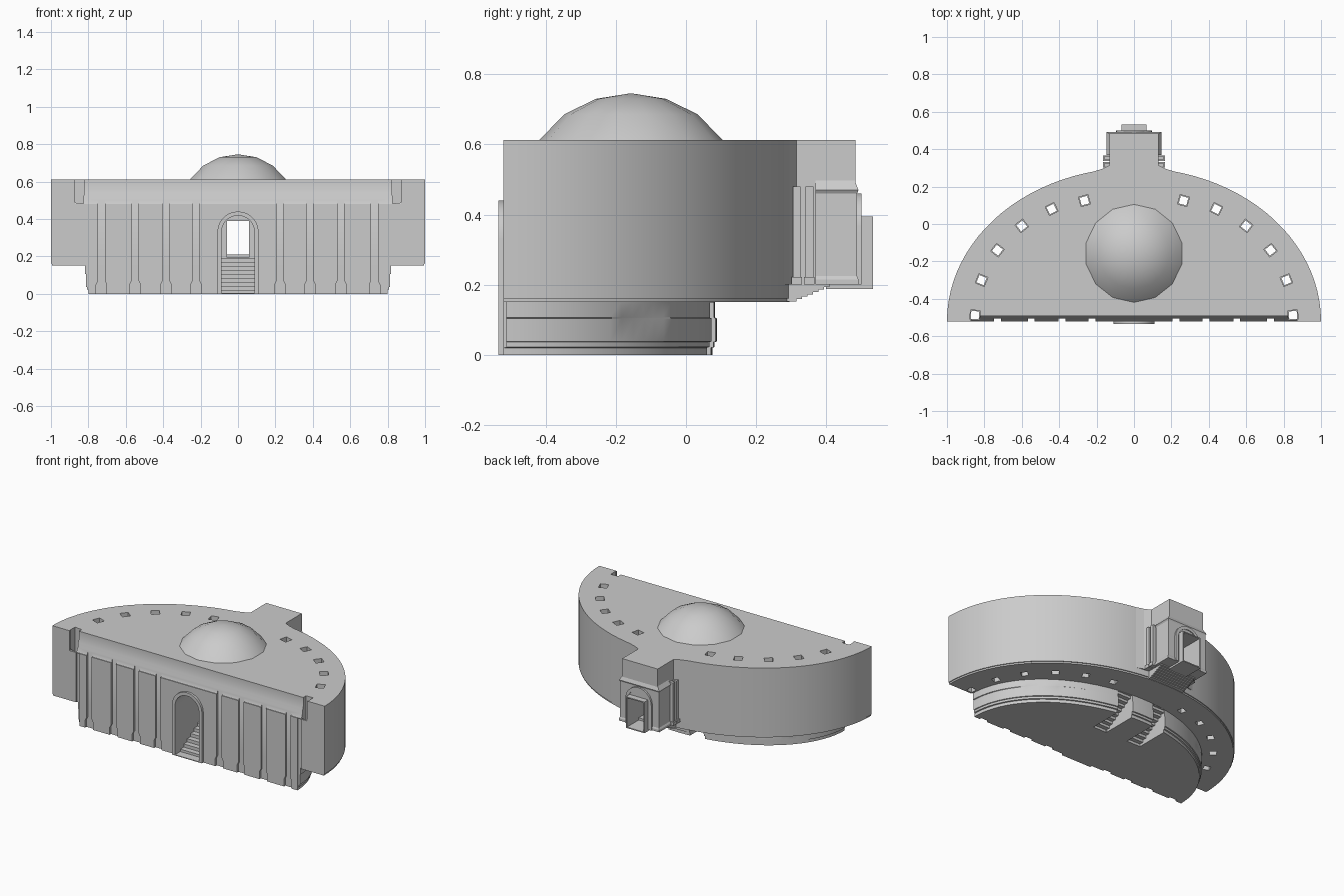
import bpy, bmesh, math
from mathutils import Vector

cube = bpy.data.objects.get("Cube")
if cube:
    bpy.data.objects.remove(cube)

stone = bpy.data.materials.new("pale_grey_stone")
stone.use_nodes = True
GREY = (0.6, 0.6, 0.6, 1)
stone.diffuse_color = GREY
stone.node_tree.nodes["Principled BSDF"].inputs["Base Color"].default_value = GREY

FRONT = -0.52


def finish(name, bm):
    bmesh.ops.recalc_face_normals(bm, faces=bm.faces)
    mesh = bpy.data.meshes.new(name)
    bm.to_mesh(mesh)
    bm.free()
    mesh.materials.append(stone)
    ob = bpy.data.objects.new(name, mesh)
    bpy.context.collection.objects.link(ob)
    return ob


def prism(name, pts, axis, a, b):
    """Extrude a 2D outline from a to b along the given axis."""
    place = {"x": lambda p, t: (t, p[0], p[1]),
             "y": lambda p, t: (p[0], t, p[1]),
             "z": lambda p, t: (p[0], p[1], t)}[axis]
    bm = bmesh.new()
    low = [bm.verts.new(place(p, a)) for p in pts]
    high = [bm.verts.new(place(p, b)) for p in pts]
    bm.faces.new(low)
    bm.faces.new(high)
    for i in range(len(pts)):
        j = (i + 1) % len(pts)
        bm.faces.new((low[i], low[j], high[j], high[i]))
    return finish(name, bm)


def box(name, x0, x1, y0, y1, z0, z1):
    return prism(name, [(x0, y0), (x1, y0), (x1, y1), (x0, y1)], "z", z0, z1)


def loft(name, rings):
    """Skin a stack of equal closed rings and cap both ends."""
    bm = bmesh.new()
    rows = [[bm.verts.new(p) for p in ring] for ring in rings]
    bm.faces.new(rows[0])
    bm.faces.new(rows[-1])
    for r, s in zip(rows, rows[1:]):
        for i in range(len(r)):
            j = (i + 1) % len(r)
            bm.faces.new((r[i], r[j], s[j], s[i]))
    return finish(name, bm)


def half_oval(rx, ry, z, n=48):
    return [(rx * math.cos(math.pi * i / n), FRONT + ry * math.sin(math.pi * i / n), z)
            for i in range(n + 1)]


def arch(w, h, z0, n=14):
    curve = [(w * math.cos(math.pi * i / n), h - w + w * math.sin(math.pi * i / n))
             for i in range(n + 1)]
    return [(w, z0)] + curve + [(-w, z0)]


def cut(targets, cutter):
    cutter.hide_render = True
    for ob in targets:
        mod = ob.modifiers.new("cut", "BOOLEAN")
        mod.operation = "DIFFERENCE"
        mod.solver = "EXACT"
        mod.object = cutter
        bpy.context.view_layer.objects.active = ob
        bpy.ops.object.modifier_apply(modifier=mod.name)
    bpy.data.objects.remove(cutter)


# Main half-round drum and the narrower base under it
drum = loft("main_drum", [half_oval(rx, ry, z) for rx, ry, z in
            [(0.995, 0.815, 0.15), (0.995, 0.815, 0.16), (1, 0.82, 0.161), (1, 0.82, 0.612)]])
base = loft("base", [half_oval(rx, ry, z) for rx, ry, z in
            [(0.8, 0.595, 0), (0.8, 0.595, 0.02), (0.808, 0.602, 0.022), (0.808, 0.602, 0.036),
             (0.813, 0.608, 0.038), (0.813, 0.608, 0.104), (0.818, 0.603, 0.106), (0.818, 0.603, 0.15)]])

# Rear porch, flared where it meets the drum
half = [(0.25, 0.2), (0.24, 0.273), (0.17, 0.295), (0.13, 0.315), (0.13, 0.483)]
porch = prism("porch", half + [(-x, y) for x, y in reversed(half)], "z", 0.2, 0.612)


def porch_ring(w, y1, z):
    return [(-w, 0.37, z), (w, 0.37, z), (w, y1, z), (-w, y1, z)]


casing = loft("porch_casing", [porch_ring(*r) for r in
              [(0.148, 0.492, 0.2), (0.148, 0.492, 0.215), (0.142, 0.488, 0.225),
               (0.142, 0.488, 0.46), (0.148, 0.492, 0.47), (0.128, 0.48, 0.5)]])
rear_arch = prism("rear_arch", arch(0.095, 0.46, 0.2), "y", 0.4, 0.5)
cut([rear_arch], prism("arch_cutter", arch(0.075, 0.44, 0.1), "y", 0.494, 0.6))
rear_frame = box("rear_doorway_frame", -0.068, 0.068, 0.4, 0.533, 0.188, 0.395)
for side, s in (("left", 1), ("right", -1)):
    for i, y in enumerate((0.316, 0.352)):
        xs = sorted((s * 0.12, s * 0.158))
        box(f"porch_pilaster_{side}_{i}", *xs, y - 0.011, y + 0.011, 0.2, 0.48)
        xs = sorted((s * 0.12, s * 0.166))
        box(f"pilaster_foot_{side}_{i}", *xs, y - 0.015, y + 0.015, 0.2, 0.222)

# Stepped corbel under the porch
steps = 7
corbel = [(0.27, 0.21), (0.27, 0.152)]
for i in range(steps):
    y, z = 0.3 + 0.11 * i / steps, 0.152 + 0.048 * i / steps
    corbel += [(y + 0.11 / steps, z), (y + 0.11 / steps, z + 0.048 / steps)]
prism("porch_corbel", corbel + [(0.41, 0.21)], "x", -0.13, 0.13)

# Front doorway surround
surround = prism("doorway_surround", arch(0.11, 0.44, 0), "y", -0.535, -0.45)

# Recessed parapet with sloping cornice across the front
cut([drum], prism("parapet_cutter",
    [(-0.6, 0.7), (-0.492, 0.7), (-0.492, 0.555), (-0.498, 0.54), (-0.502, 0.51),
     (-0.515, 0.48), (-0.6, 0.48)], "x", -0.872, 0.872))

# Grooves between the front panels, flared at the foot
for x in (0.225, 0.385, 0.55, 0.73):
    for s in (-1, 1):
        prof = [(-0.028, -0.1), (0.028, -0.1), (0.028, 0.05), (0.018, 0.07), (0.018, 0.53),
                (-0.018, 0.53), (-0.018, 0.07), (-0.028, 0.05)]
        cut([drum, base], prism("groove_cutter", [(s * x + u, z) for u, z in prof],
                                "y", -0.6, -0.506))

# Narrow edge reveals at the ends of the panelled front
for s in (-1, 1):
    xs = sorted((s * 0.8, s * 0.825))
    cut([drum, base], box("reveal_cutter", *xs, -0.6, -0.512, -0.1, 0.478))

# Square light shafts following the curve
for x, y in ((0.85, -0.487), (0.815, -0.3), (0.73, -0.14), (0.6, -0.01), (0.44, 0.08), (0.265, 0.125)):
    for s in (-1, 1):
        out = Vector((s * x, (y - FRONT) / 0.67)).normalized()
        along = Vector((-out.y, out.x))
        c = Vector((s * x, y))
        for r, z0, z1 in ((0.021, 0.1, 0.7), (0.026, 0.2, 0.7)):
            quad = [c + out * r * a + along * r * b for a, b in ((1, 1), (-1, 1), (-1, -1), (1, -1))]
            cut([drum], prism("shaft_cutter", quad, "z", z0, z1))

# Entrance hall and passage through to the rear
cut([drum, base, surround], prism("hall_cutter", arch(0.088, 0.418, 0.005), "y", -0.6, -0.16))
cut([drum, porch, casing, rear_arch, rear_frame],
    box("passage_cutter", -0.06, 0.06, -0.3, 0.7, 0.195, 0.388))

# Stairs climbing inside the hall
stairs = 9
for i in range(stairs):
    y = -0.48 + 0.32 * i / stairs
    box(f"stair_{i}", -0.087, 0.087, y, -0.155, 0.004, 0.19 * (i + 1) / stairs)

# Two channels under the base with stepped ceilings
n = 9
channel = [(-0.16, -0.1)]
for i in range(n):
    y = -0.16 + 0.25 * i / n
    channel += [(y, 0.149 * (i + 1) / n), (y + 0.25 / n, 0.149 * (i + 1) / n)]
channel += [(0.2, 0.149), (0.2, -0.1)]
for s in (-1, 1):
    cut([base], prism("channel_cutter", channel, "x", *sorted((s * 0.08, s * 0.18))))

# Low dome
bm = bmesh.new()
sides = 14
rings = [[bm.verts.new((r * math.sin(math.tau * i / sides),
                        -0.157 + r * math.cos(math.tau * i / sides), z)) for i in range(sides)]
         for r, z in ((0.262, 0.605), (0.262, 0.612), (0.19, 0.686), (0.1, 0.73))]
top = bm.verts.new((0, -0.157, 0.746))
for r, t in zip(rings, rings[1:]):
    for i in range(sides):
        j = (i + 1) % sides
        bm.faces.new((r[i], r[j], t[j], t[i]))
for i in range(sides):
    bm.faces.new((rings[-1][i], rings[-1][(i + 1) % sides], top))
bm.faces.new(rings[0])
dome = finish("dome", bm)

# Smooth the curved parts, keeping their edges crisp
for ob in (drum, base, dome, surround, rear_arch):
    bpy.ops.object.select_all(action="DESELECT")
    ob.select_set(True)
    bpy.context.view_layer.objects.active = ob
    bpy.ops.object.shade_smooth_by_angle(angle=math.radians(30))
